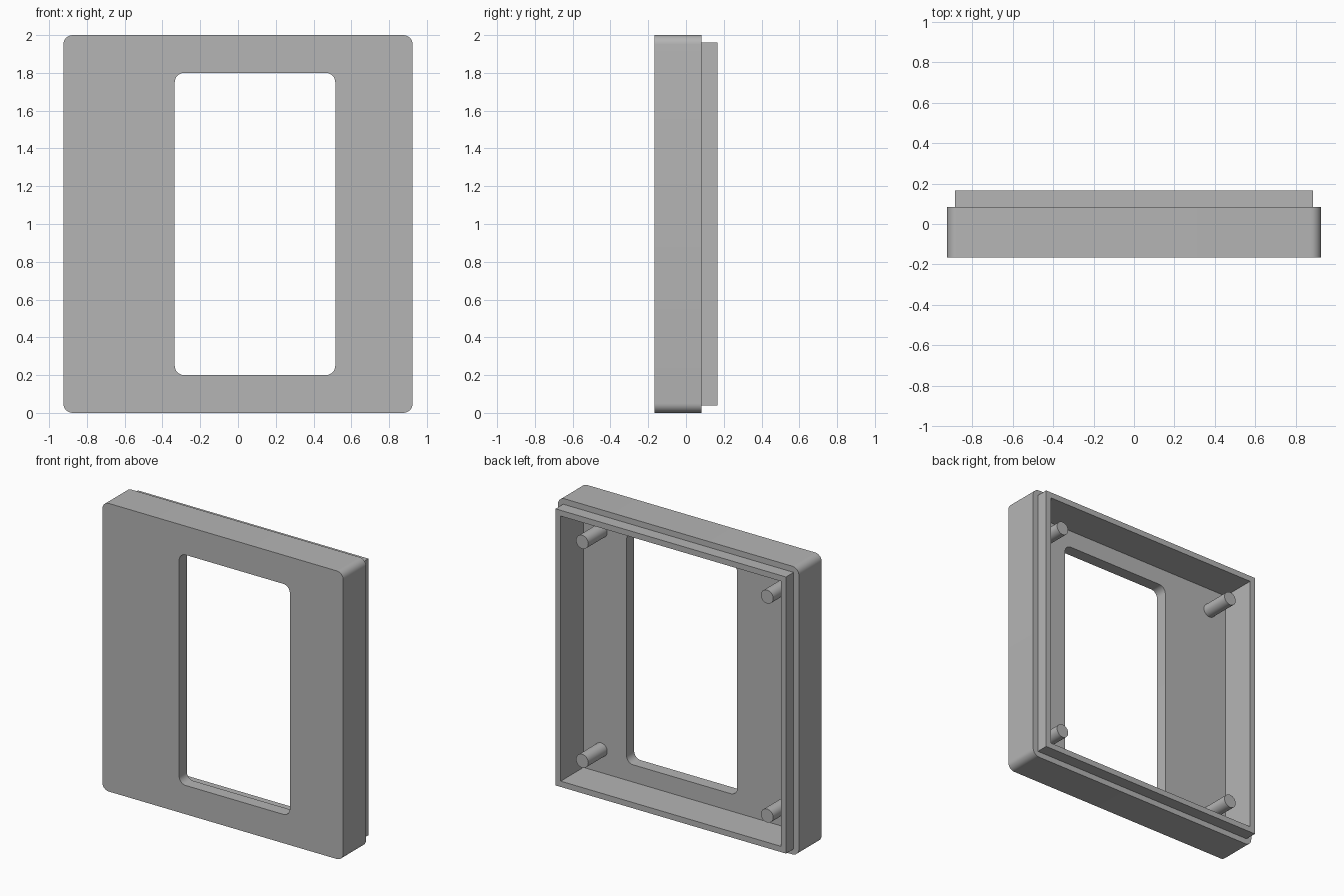
import bpy
import bmesh
from math import cos, sin, pi, radians
from mathutils import Matrix, Vector

cube = bpy.data.objects.get("Cube")
if cube:
    bpy.data.objects.remove(cube, do_unlink=True)

# Material
grey = bpy.data.materials.new("plain grey")
grey.use_nodes = True
colour = (0.46, 0.46, 0.46, 1)
grey.diffuse_color = colour
grey.node_tree.nodes["Principled BSDF"].inputs["Base Color"].default_value = colour

# Depth levels, front to back
FRONT, FLOOR, SHOULDER, RIM = -0.167, -0.083, 0.083, 0.167
STEPS = 8


def finish(bm, name):
    """Turn a bmesh into a smooth-shaded object with sharp edges kept."""
    bmesh.ops.recalc_face_normals(bm, faces=bm.faces)
    mesh = bpy.data.meshes.new(name)
    bm.to_mesh(mesh)
    bm.free()
    mesh.materials.append(grey)
    obj = bpy.data.objects.new(name, mesh)
    bpy.context.collection.objects.link(obj)
    bpy.ops.object.select_all(action="DESELECT")
    obj.select_set(True)
    bpy.context.view_layer.objects.active = obj
    bpy.ops.object.shade_smooth_by_angle(angle=radians(30))
    return obj


def outline(bm, x0, x1, z0, z1, radius, y):
    """Rectangle loop at depth y; each corner is an arc of the given radius."""
    corners = [(x1, z1, -1, -1), (x0, z1, 1, -1), (x0, z0, 1, 1), (x1, z0, -1, 1)]
    loop = []
    for i, (x, z, sx, sz) in enumerate(corners):
        for k in range(STEPS + 1):
            a = (i + k / STEPS) * pi / 2
            loop.append(bm.verts.new((x + radius * (sx + cos(a)), y,
                                      z + radius * (sz + sin(a)))))
    return loop


def inset_outline(bm, inset, radius, y):
    return outline(bm, -0.925 + inset, 0.925 - inset, inset, 2 - inset, radius, y)


def window_outline(bm, y):
    return outline(bm, -0.335, 0.515, 0.2, 1.8, 0.05, y)


# Case: one closed section swept round the frame, from window edge to window edge
bm = bmesh.new()
loops = [
    window_outline(bm, FRONT),
    inset_outline(bm, 0, 0.05, FRONT),
    inset_outline(bm, 0, 0.05, SHOULDER),
    inset_outline(bm, 0.04, 0, SHOULDER),
    inset_outline(bm, 0.04, 0, RIM),
    inset_outline(bm, 0.08, 0, RIM),
    inset_outline(bm, 0.08, 0, FLOOR),
    window_outline(bm, FLOOR),
]
for a, b in zip(loops, loops[1:] + loops[:1]):
    for i in range(len(a)):
        j = (i + 1) % len(a)
        bm.faces.new((a[i], a[j], b[j], b[i]))
bmesh.ops.remove_doubles(bm, verts=bm.verts, dist=0.0005)
finish(bm, "case")

# Four mounting posts standing on the inside of the front plate
POST_END, ROOT = 0.125, FLOOR - 0.02
for side, x in (("left", 0.71), ("right", -0.71)):
    for level, z in (("lower", 0.24), ("upper", 1.76)):
        bm = bmesh.new()
        place = (Matrix.Translation(Vector((x, (POST_END + ROOT) / 2, z)))
                 @ Matrix.Rotation(pi / 2, 4, "X"))
        bmesh.ops.create_cone(bm, cap_ends=True, segments=32, radius1=0.047,
                              radius2=0.047, depth=POST_END - ROOT, matrix=place)
        finish(bm, f"{level}_{side}_post")
